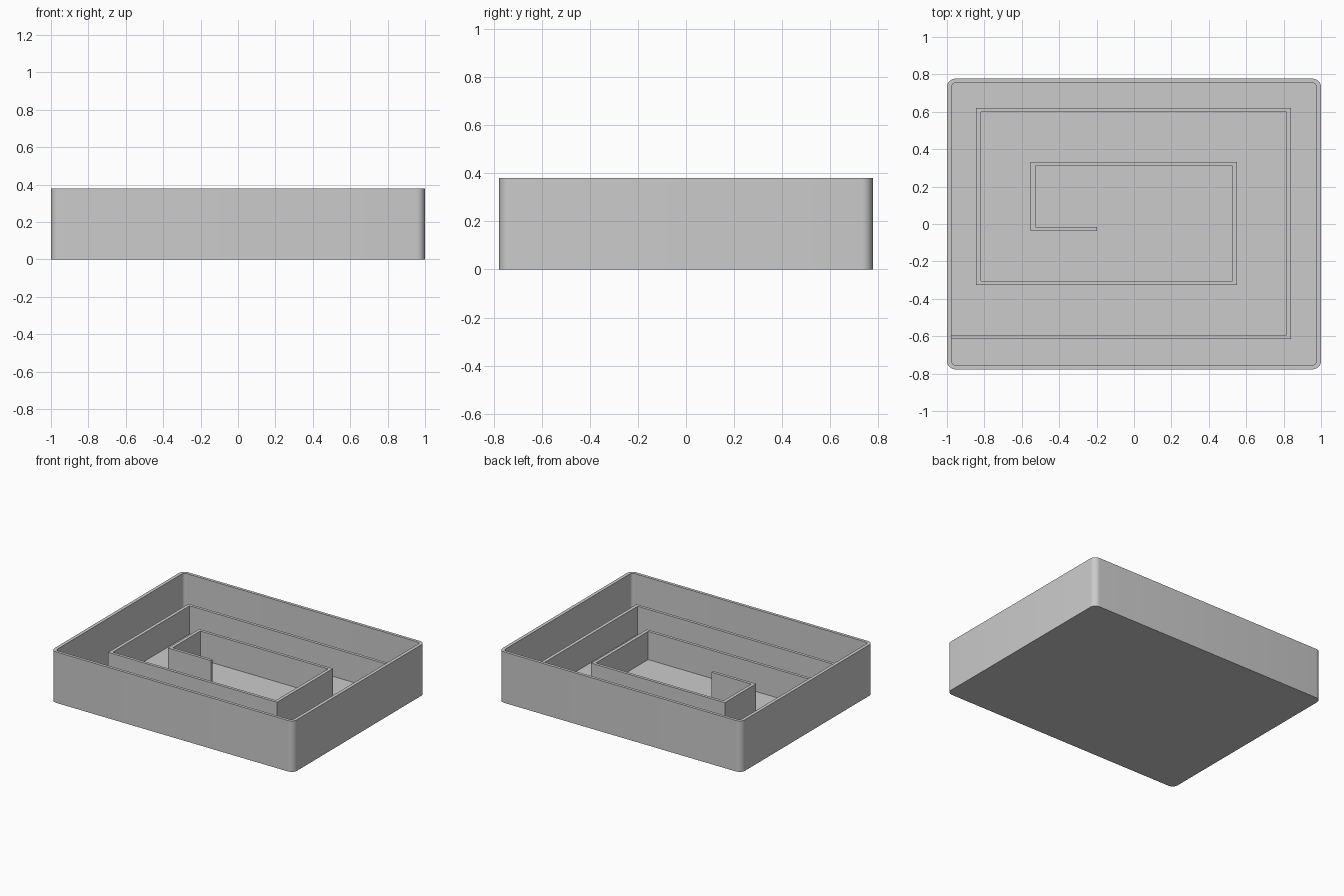
import bpy, bmesh, math
from mathutils import Vector

cube = bpy.data.objects.get("Cube")
if cube:
    bpy.data.objects.remove(cube, do_unlink=True)

grey = bpy.data.materials.new("plain grey")
grey.use_nodes = True
COLOUR = (0.6, 0.6, 0.6, 1)
grey.diffuse_color = COLOUR
grey.node_tree.nodes["Principled BSDF"].inputs["Base Color"].default_value = COLOUR

HALF_X, HALF_Y, HEIGHT = 1.0, 0.777, 0.38
WALL_X, WALL_Y, FLOOR = 0.025, 0.022, 0.025
SPIRAL_TOP = 0.235


def finish(bm, name, smooth=False):
    bmesh.ops.recalc_face_normals(bm, faces=bm.faces)
    mesh = bpy.data.meshes.new(name)
    bm.to_mesh(mesh)
    bm.free()
    mesh.materials.append(grey)
    obj = bpy.data.objects.new(name, mesh)
    bpy.context.collection.objects.link(obj)
    if smooth:
        bpy.ops.object.select_all(action="DESELECT")
        obj.select_set(True)
        bpy.context.view_layer.objects.active = obj
        bpy.ops.object.shade_smooth_by_angle(angle=math.radians(30))
    return obj


def rounded_loop(bm, hx, hy, r, z, steps=8):
    verts = []
    for quarter, (sx, sy) in enumerate(((1, 1), (-1, 1), (-1, -1), (1, -1))):
        for i in range(steps + 1):
            a = math.pi / 2 * (quarter + i / steps)
            verts.append(bm.verts.new((sx * (hx - r) + r * math.cos(a),
                                       sy * (hy - r) + r * math.sin(a), z)))
    return verts


# Tray: outer wall, rim, inner wall and floor
bm = bmesh.new()
ix, iy = HALF_X - WALL_X, HALF_Y - WALL_Y
loops = [rounded_loop(bm, HALF_X, HALF_Y, 0.045, 0),
         rounded_loop(bm, HALF_X, HALF_Y, 0.045, HEIGHT),
         rounded_loop(bm, ix, iy, 0.022, HEIGHT),
         rounded_loop(bm, ix, iy, 0.022, FLOOR)]
for low, high in zip(loops, loops[1:]):
    for i in range(len(low)):
        j = (i + 1) % len(low)
        bm.faces.new((low[i], low[j], high[j], high[i]))
bm.faces.new(loops[0])
bm.faces.new(loops[-1])
finish(bm, "tray", smooth=True)

# Spiral partition: square-cornered path, thickened to both sides
path = [Vector(p) for p in (
    (-0.98, -0.604), (0.827, -0.604), (0.827, 0.61), (-0.831, 0.61),
    (-0.831, -0.315), (0.538, -0.315), (0.538, 0.321), (-0.54, 0.321),
    (-0.54, -0.026), (-0.198, -0.026))]
left, right = [], []
for i, p in enumerate(path):
    normal = Vector((0, 0))
    for a, b in zip(path[max(i - 1, 0):i + 1], path[i:i + 2]):
        if a != b:
            d = (b - a).normalized()
            normal += Vector((-d.y, d.x))
    if 0 < i < len(path) - 1:
        d_in, d_out = (p - path[i - 1]).normalized(), (path[i + 1] - p).normalized()
        normal = Vector((-d_in.y - d_out.y, d_in.x + d_out.x))
    else:
        normal = Vector((0, 1))
    offset = Vector((normal.x * WALL_X / 2, normal.y * WALL_Y / 2))
    left.append(p + offset)
    right.append(p - offset)

bm = bmesh.new()
sections = []
for l, r in zip(left, right):
    sections.append([bm.verts.new((q.x, q.y, z)) for q, z in (
        (l, FLOOR - 0.005), (l, SPIRAL_TOP), (r, SPIRAL_TOP), (r, FLOOR - 0.005))])
for s, t in zip(sections, sections[1:]):
    for i in range(4):
        j = (i + 1) % 4
        bm.faces.new((s[i], s[j], t[j], t[i]))
bm.faces.new(sections[0])
bm.faces.new(sections[-1])
finish(bm, "spiral_partition")
